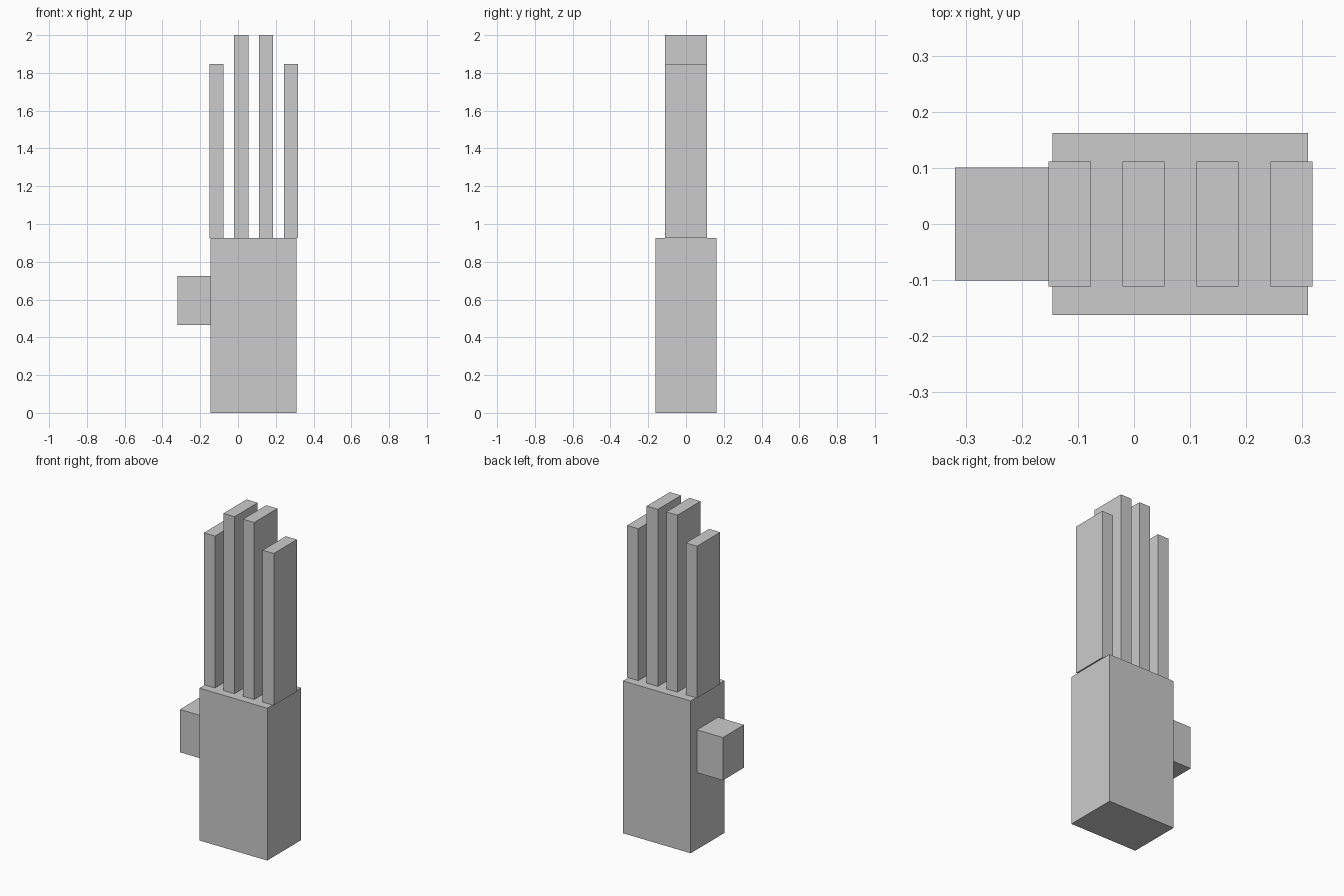
import bpy

if "Cube" in bpy.data.objects:
    bpy.data.objects.remove(bpy.data.objects["Cube"])


def box(name, x, y, z):
    """Axis-aligned box from (min, max) ranges."""
    bpy.ops.mesh.primitive_cube_add(size=1)
    ob = bpy.context.object
    ob.name = name
    ob.location = [(a + b) / 2 for a, b in (x, y, z)]
    ob.scale = [b - a for a, b in (x, y, z)]
    bpy.ops.object.transform_apply(location=False, rotation=False, scale=True)
    return ob


PALM_TOP = 0.925

# Palm block
box("palm", (-0.145, 0.31), (-0.162, 0.162), (0, PALM_TOP))

# Thumb stub on the left side
box("thumb", (-0.319, -0.145), (-0.101, 0.101), (0.466, 0.726))

# Four evenly spaced fingers, the outer two shorter
for i, top in enumerate((1.847, 2.0, 2.0, 1.847)):
    left = -0.152 + i * 0.1317
    box(f"finger_{i + 1}", (left, left + 0.075), (-0.111, 0.111), (PALM_TOP, top))
